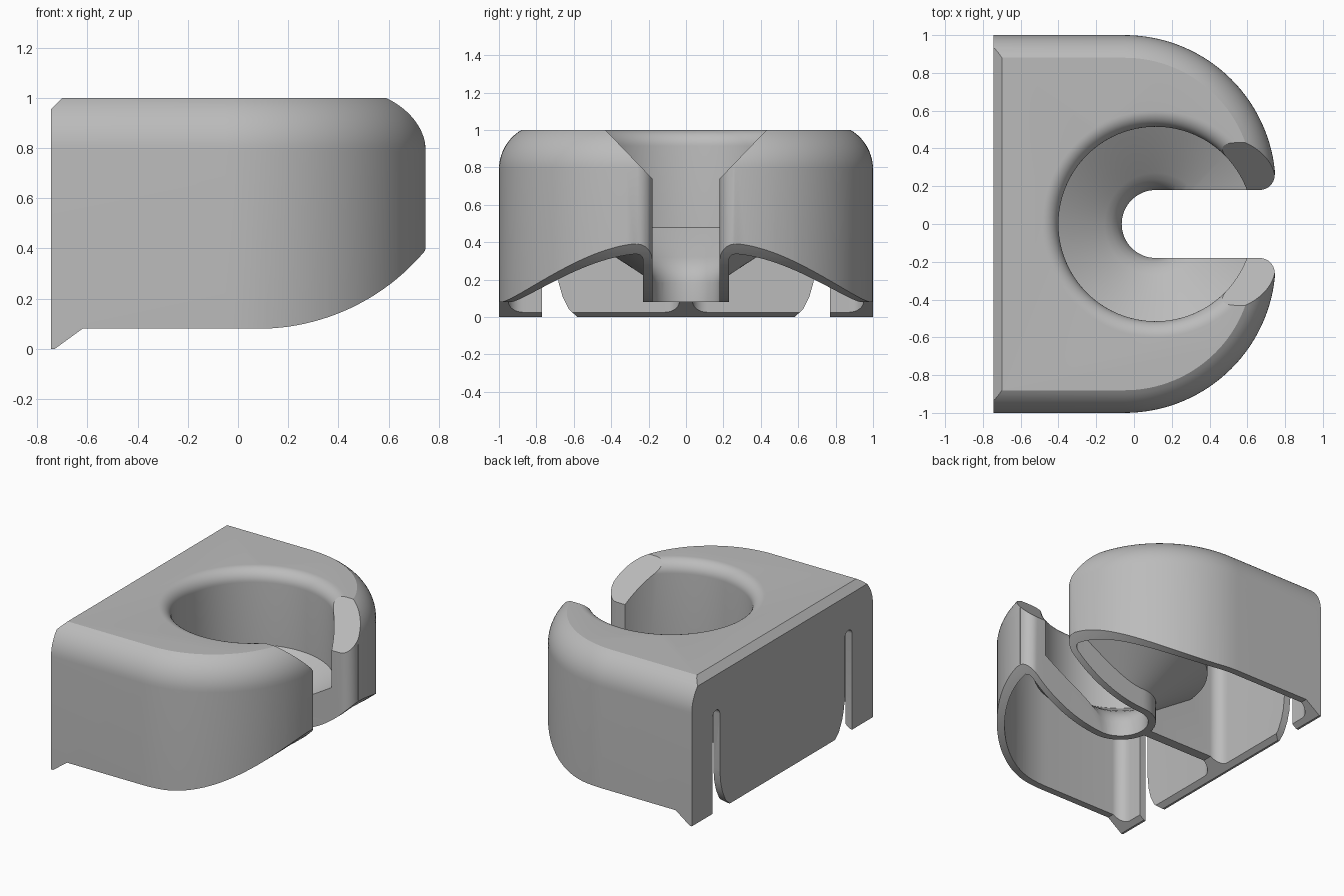
import bpy, bmesh, math

cube = bpy.data.objects.get("Cube")
if cube:
    bpy.data.objects.remove(cube, do_unlink=True)

WALL = 0.05
BACK = -0.745
HOLE_X = 0.115
SLOT = 0.18

grey = bpy.data.materials.new("light_grey")
grey.use_nodes = True
grey.diffuse_color = (0.5, 0.5, 0.5, 1)
grey.node_tree.nodes["Principled BSDF"].inputs["Base Color"].default_value = (0.5, 0.5, 0.5, 1)


def arc(cx, cy, r, start, end, n=12):
    angles = [math.radians(start + (end - start) * i / n) for i in range(n + 1)]
    return [(cx + r * math.cos(a), cy + r * math.sin(a)) for a in angles]


def mirrored(half):
    """Close a half outline by mirroring it across its second axis."""
    return half + [(a, -b) for a, b in reversed(half)]


def loft(name, rings):
    """Solid through rings that share one point count."""
    bm = bmesh.new()
    loops = [[bm.verts.new(p) for p in ring] for ring in rings]
    n = len(loops[0])
    for low, high in zip(loops, loops[1:]):
        for i in range(n):
            j = (i + 1) % n
            bm.faces.new((low[i], low[j], high[j], high[i]))
    bm.faces.new(list(reversed(loops[0])))
    bm.faces.new(loops[-1])
    bmesh.ops.recalc_face_normals(bm, faces=bm.faces)
    mesh = bpy.data.meshes.new(name)
    bm.to_mesh(mesh)
    bm.free()
    mesh.materials.append(grey)
    obj = bpy.data.objects.new(name, mesh)
    bpy.context.collection.objects.link(obj)
    return obj


def prism(name, outline, axis, low, high):
    place = {"x": lambda a, b, t: (t, a, b),
             "y": lambda a, b, t: (a, t, b),
             "z": lambda a, b, t: (a, b, t)}[axis]
    return loft(name, [[place(a, b, t) for a, b in outline] for t in (low, high)])


def turned(name, profile, n=96):
    """Solid of revolution about the hole axis."""
    turns = [2 * math.pi * i / n for i in range(n)]
    return loft(name, [[(HOLE_X + r * math.cos(a), r * math.sin(a), z) for a in turns]
                       for r, z in profile])


def combine(target, cutter, operation="DIFFERENCE"):
    mod = target.modifiers.new("cut", "BOOLEAN")
    mod.operation = operation
    mod.solver = "EXACT"
    mod.object = cutter
    bpy.context.view_layer.objects.active = target
    bpy.ops.object.modifier_apply(modifier=mod.name)
    bpy.data.objects.remove(cutter, do_unlink=True)


def dome_block(name, inset, back, base, corner):
    """D-shaped block with a rounded upper shoulder."""
    def ring(d, z):
        half = arc(back + corner, 1 - d - corner, corner, 180, 90, 8) if corner else [(back, 1 - d)]
        half = half + arc(-0.05, 0.2, 0.8 - d, 90, 0, 32)
        return [(x, y, z) for x, y in mirrored(half)]
    r = 0.244 - inset
    top = math.degrees(math.asin((0.21 - inset) / r))
    shoulder = arc(0, 0.79, r, 0, top, 10)
    return loft(name, [ring(inset, base)] + [ring(0.244 - c, z) for c, z in shoulder])


def slot_prism(name, grow):
    """Keyhole slot with flared mouth."""
    half = arc(HOLE_X, 0, SLOT + grow, 180, 90, 16)[1:]
    half += arc(0.665, 0.26, 0.08 - grow, -90, 0, 8) + [(0.95, 0.26)]
    return prism(name, [(HOLE_X - SLOT - grow, 0)] + mirrored(half), "z", -0.5, 1.5)


def mouth_wedge(name, drop):
    """Sloping cut that opens the top of the slot."""
    outline = [(-0.7, 1.28 - drop), (-0.18, 0.74 - drop), (0.18, 0.74 - drop), (0.7, 1.28 - drop)]
    return prism(name, outline, "x", HOLE_X, 1.2)


# Outer shell, trimmed to the side outline
body = dome_block("clip_body", 0, BACK, -0.2, 0)
side = [(BACK, 0), (-0.73, 0), (-0.62, 0.08)]
side += arc(0.08, 0.948, 0.868, -90, -40, 24)
side += [(0.9, 1), (-0.70, 1), (BACK, 0.955)]
combine(body, prism("side_outline", side, "y", -1.5, 1.5), "INTERSECT")

# Hollow underside, leaving the cup, slot walls and middle rib standing
hollow = dome_block("hollow", WALL, BACK + WALL, -0.3, 0.08)
cup_shell = [(0.1, 0.05), (0.2, 0.205), (0.565, 0.442), (0.565, 1.2)]
combine(hollow, turned("cup_shell", cup_shell))
combine(hollow, slot_prism("slot_walls", WALL))
combine(hollow, mouth_wedge("wedge_backing", 0.07))
rib = [(-0.8, 0.115)] + arc(BACK + WALL + 0.08, 0.115, 0.08, 180, 270, 8) + [(HOLE_X, 0.035)]
combine(hollow, prism("middle_rib", mirrored(rib), "z", -0.5, 1.3))
combine(body, hollow)

# Round cup with rolled rim and funnel floor
cup = [(0.6, 1.2)] + arc(0.6, 0.915, 0.085, 90, 180, 10)
cup += [(0.515, 0.48), (0.27, 0.32), (0.235, 0.292), (0.205, 0.257), (0.187, 0.22), (0.179, 0.18), (0.179, 0.12)]
combine(body, turned("cup", cup))

# Slot and its sloping mouth
combine(body, slot_prism("slot", 0))
combine(body, mouth_wedge("mouth", 0))

# Slits either side of the rear spring tab
for s in (1, -1):
    slit = [(0.55, -0.1), (0.58, 0), (0.625, 0.04), (0.66, 0.11), (0.68, 0.18), (0.69, 0.27)]
    slit += arc(0.73, 0.67, 0.04, 180, 0, 10) + [(0.77, -0.1)]
    combine(body, prism("slit", [(s * y, z) for y, z in slit], "x", -0.9, -0.6))

# Smooth curved faces, keep crisp edges
bpy.ops.object.select_all(action="DESELECT")
body.select_set(True)
bpy.context.view_layer.objects.active = body
bpy.ops.object.shade_smooth_by_angle(angle=math.radians(25))
